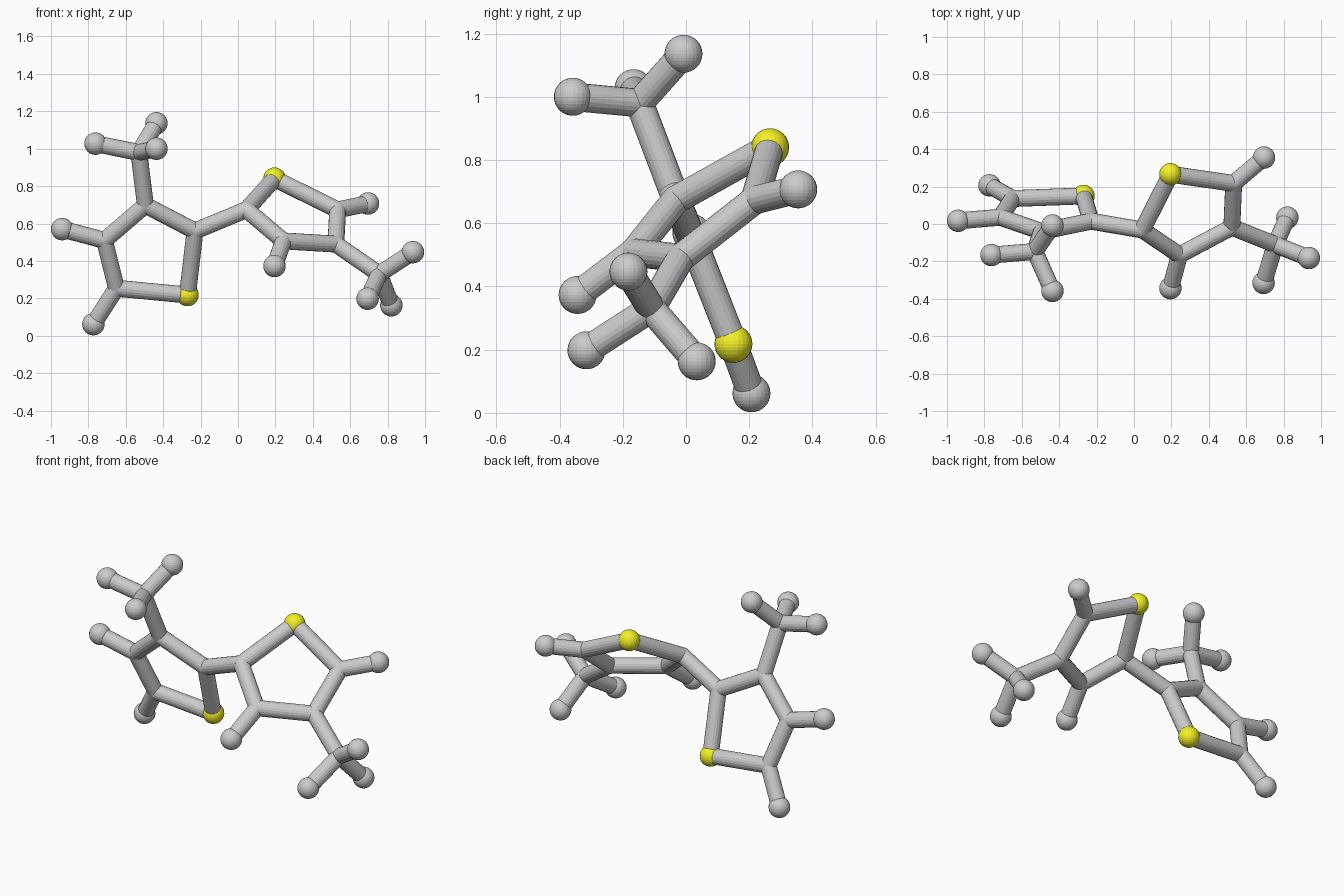
import bpy
from mathutils import Vector

if "Cube" in bpy.data.objects:
    bpy.data.objects.remove(bpy.data.objects["Cube"])

STICK_R, JOINT_R, BALL_R = 0.045, 0.045, 0.06

yellow = bpy.data.materials.new("yellow")
yellow.diffuse_color = (0.9, 0.88, 0.02, 1)
yellow.use_nodes = True
yellow.node_tree.nodes["Principled BSDF"].inputs["Base Color"].default_value = yellow.diffuse_color

# Corner points of the two five-sided rings, their side arms and end balls
joints = {
    # left ring
    "a_link": (-0.23, 0.015, 0.56), "a_branch": (-0.495, -0.04, 0.698),
    "a_outer": (-0.714, 0.036, 0.51), "a_lower": (-0.65, 0.136, 0.254),
    "a_tripod": (-0.53, -0.147, 0.98),
    # right ring
    "b_link": (0.045, -0.032, 0.674), "b_inner": (0.243, -0.166, 0.507),
    "b_branch": (0.523, -0.017, 0.49), "b_upper": (0.533, 0.217, 0.673),
    "b_tripod": (0.755, -0.11, 0.33),
}
yellow_balls = {"a_yellow": (-0.27, 0.15, 0.218), "b_yellow": (0.195, 0.266, 0.84)}

# End balls: joint they hang from -> positions
ends = {
    "a_outer": [(-0.94, 0.017, 0.57)],
    "a_lower": [(-0.773, 0.207, 0.062)],
    "a_tripod": [(-0.762, -0.166, 1.027), (-0.436, -0.008, 1.136), (-0.436, -0.358, 1.0)],
    "b_upper": [(0.695, 0.355, 0.707)],
    "b_inner": [(0.195, -0.343, 0.373)],
    "b_tripod": [(0.935, -0.182, 0.447), (0.693, -0.315, 0.198), (0.82, 0.034, 0.163)],
}

rings = [["a_link", "a_branch", "a_outer", "a_lower", "a_yellow"],
         ["b_link", "b_inner", "b_branch", "b_upper", "b_yellow"]]
arms = [("a_link", "b_link"), ("a_branch", "a_tripod"), ("b_branch", "b_tripod")]


def ball(name, pos, r, mat=None):
    bpy.ops.mesh.primitive_uv_sphere_add(segments=24, ring_count=16, radius=r, location=pos)
    ob = bpy.context.object
    ob.name = name
    if mat:
        ob.data.materials.append(mat)


def stick(name, p, q):
    p, q = Vector(p), Vector(q)
    d = q - p
    bpy.ops.mesh.primitive_cylinder_add(vertices=20, radius=STICK_R, depth=d.length,
                                        location=(p + q) / 2)
    ob = bpy.context.object
    ob.name = name
    ob.rotation_mode = 'QUATERNION'
    ob.rotation_quaternion = d.to_track_quat('Z', 'Y')


points = {**joints, **yellow_balls}

# Joints and yellow balls
for name, pos in joints.items():
    ball(name + "_joint", pos, JOINT_R)
for name, pos in yellow_balls.items():
    ball(name + "_ball", pos, BALL_R, yellow)

# Ring sticks
for ring in rings:
    for i, a in enumerate(ring):
        stick("ring_stick", points[a], points[ring[i - 1]])

# Linking sticks
for a, b in arms:
    stick("arm_stick", points[a], points[b])

# Short sticks with end balls
for base, tips in ends.items():
    for tip in tips:
        stick("end_stick", points[base], tip)
        ball("end_ball", tip, BALL_R)
